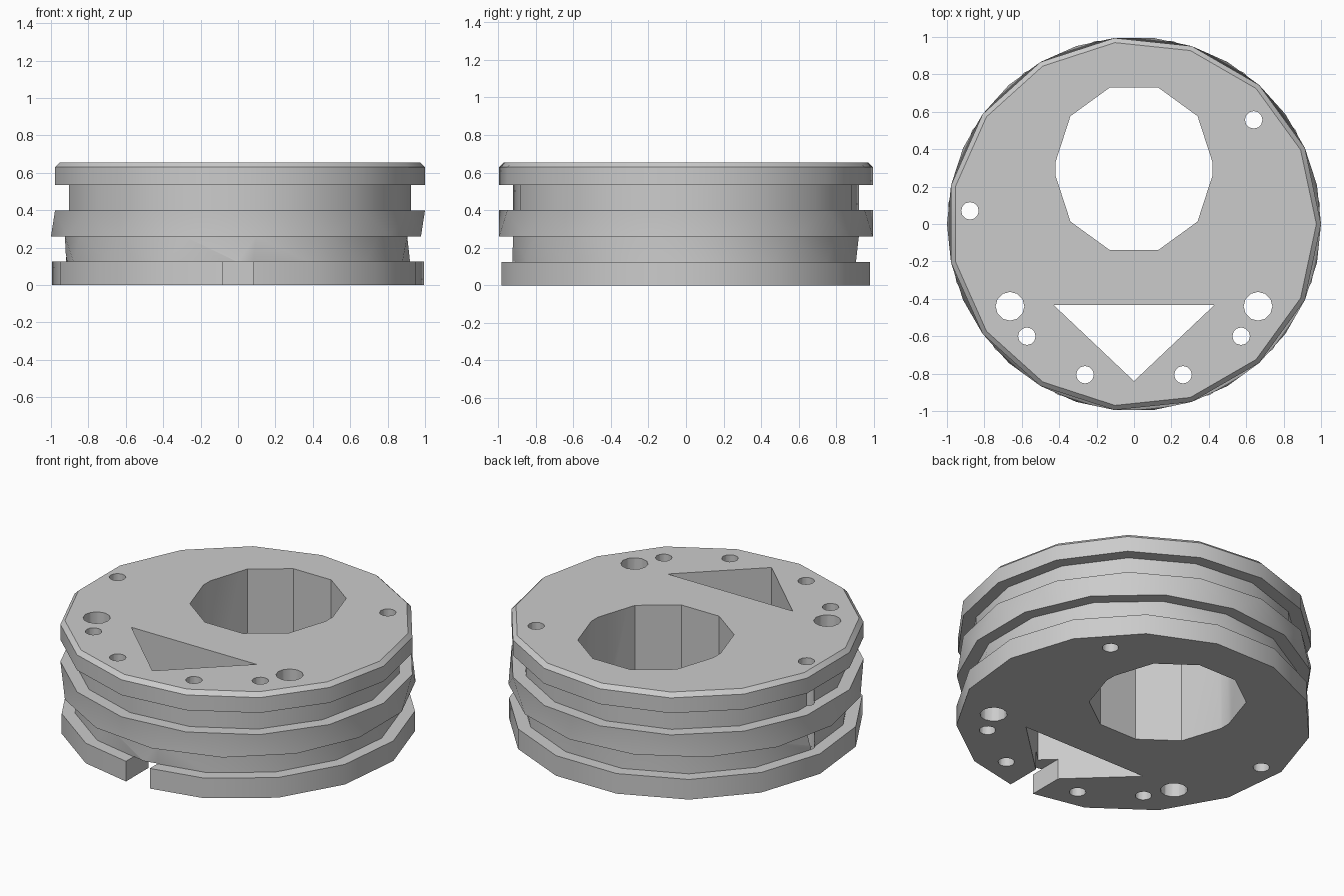
import bpy, bmesh
from math import sin, cos, radians, pi

cube = bpy.data.objects.get("Cube")
if cube:
    bpy.data.objects.remove(cube)

grey = bpy.data.materials.new("plain_grey")
grey.use_nodes = True
grey.diffuse_color = (0.6, 0.6, 0.6, 1)
grey.node_tree.nodes["Principled BSDF"].inputs["Base Color"].default_value = (0.6, 0.6, 0.6, 1)


def make_object(name, bm):
    bmesh.ops.triangulate(bm, faces=[f for f in bm.faces if len(f.verts) == 4])
    bmesh.ops.recalc_face_normals(bm, faces=bm.faces)
    mesh = bpy.data.meshes.new(name)
    bm.to_mesh(mesh)
    bm.free()
    mesh.materials.append(grey)
    obj = bpy.data.objects.new(name, mesh)
    bpy.context.collection.objects.link(obj)
    return obj


def loft(name, loops):
    """Skin a stack of equal-length closed loops and cap both ends."""
    bm = bmesh.new()
    rows = [[bm.verts.new(p) for p in loop] for loop in loops]
    n = len(rows[0])
    for low, high in zip(rows, rows[1:]):
        for i in range(n):
            j = (i + 1) % n
            bm.faces.new((low[i], low[j], high[j], high[i]))
    bm.faces.new(rows[0][::-1])
    bm.faces.new(rows[-1])
    return make_object(name, bm)


def ring(radius, z, turn, sides=15):
    return [(radius * cos(radians(turn) + 2 * pi * i / sides),
             radius * sin(radians(turn) + 2 * pi * i / sides), z) for i in range(sides)]


def prism(name, outline, bottom=-0.2, top=0.9):
    return loft(name, [[(x, y, z) for x, y in outline] for z in (bottom, top)])


def circle(cx, cy, r, sides=12):
    return [(cx + x, cy + y) for x, y, _ in ring(r, 0, 0, sides)]


# Grooved body: radius, height and facet turn of each edge loop
rim, groove = 1.0, 0.925
body = loft("grooved_disc", [ring(*row) for row in (
    (rim, 0, 6), (rim, 0.125, 6), (groove, 0.125, 6),
    (groove, 0.26, 12), (rim, 0.26, 12), (rim, 0.4, 24),
    (groove, 0.4, 24), (groove, 0.535, 24), (rim, 0.535, 24),
    (rim, 0.63, 24), (0.975, 0.655, 24))])

# Large stretched ten-sided opening
upper = [p for p in circle(0, 0.33, 0.42, 10) if p[1] > 0.329]
lower = [(-x, 0.59 - y) for x, y in upper]
cutters = [prism("main_opening_cutter", upper + lower)]

# Triangular opening and the slot leading from it to the front
cutters.append(prism("triangle_cutter", [(-0.43, -0.433), (0, -0.84), (0.43, -0.433)]))
cutters.append(prism("slot_cutter", [(-0.082, -1.2), (0.082, -1.2), (0.082, -0.72), (-0.082, -0.72)],
                     top=0.127))

# Round through holes
holes = [(0.64, 0.557, 0.047), (-0.877, 0.07, 0.047)]
for side in (-1, 1):
    holes += [(side * 0.573, -0.6, 0.047), (side * 0.262, -0.806, 0.047),
              (side * 0.663, -0.44, 0.077)]
cutters += [prism("hole_cutter", circle(*hole)) for hole in holes]

# Cut all openings, then discard the cutters
bpy.context.view_layer.objects.active = body
body.select_set(True)
for cutter in cutters:
    cutter.hide_render = True
    mod = body.modifiers.new("cut", "BOOLEAN")
    mod.operation = "DIFFERENCE"
    mod.solver = "EXACT"
    mod.object = cutter
    bpy.ops.object.modifier_apply(modifier=mod.name)
    bpy.data.objects.remove(cutter)

bpy.ops.object.shade_smooth_by_angle(angle=radians(31))
